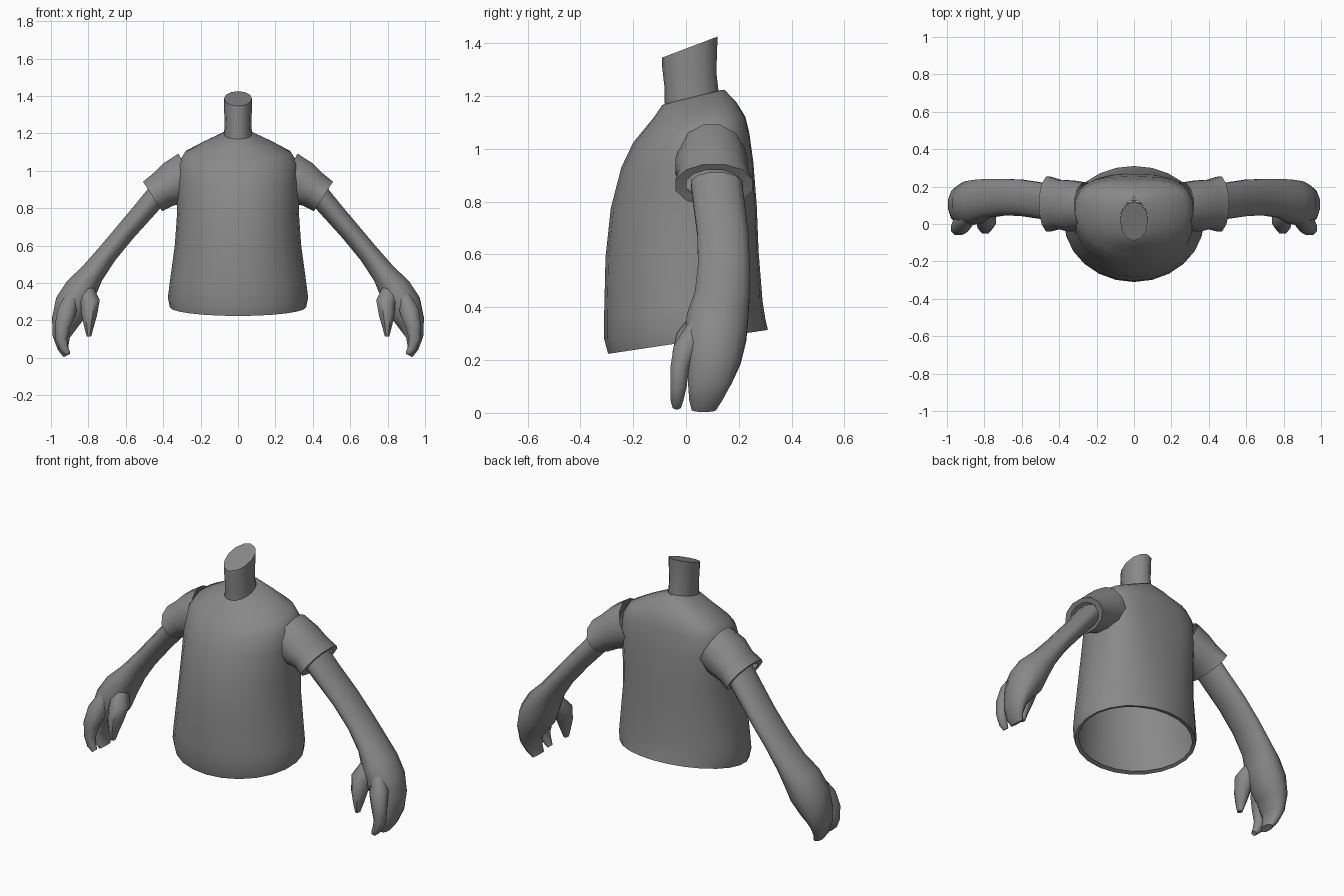
import bpy, bmesh, math
from mathutils import Vector

grey = bpy.data.materials.new("plain grey")
grey.diffuse_color = (0.25, 0.25, 0.25, 1)


def loft(name, rings, cap_start=False, cap_end=False, mirror=False, angle=50):
    """Skin a list of point rings, optionally mirrored across x."""
    bm = bmesh.new()
    loops = [[bm.verts.new(p) for p in ring] for ring in rings]
    n = len(loops[0])
    for a, b in zip(loops, loops[1:]):
        for i in range(n):
            j = (i + 1) % n
            bm.faces.new((a[i], a[j], b[j], b[i]))
    if cap_start:
        bm.faces.new(loops[0])
    if cap_end:
        bm.faces.new(loops[-1])
    bmesh.ops.recalc_face_normals(bm, faces=bm.faces)
    me = bpy.data.meshes.new(name)
    bm.to_mesh(me)
    bm.free()
    me.materials.append(grey)
    ob = bpy.data.objects.new(name, me)
    bpy.context.collection.objects.link(ob)
    bpy.ops.object.select_all(action='DESELECT')
    ob.select_set(True)
    bpy.context.view_layer.objects.active = ob
    bpy.ops.object.shade_smooth_by_angle(angle=math.radians(angle))
    if mirror:
        ob.modifiers.new("mirror", 'MIRROR')
    return ob


def spow(v, e):
    return math.copysign(abs(v) ** e, v)


def level_ring(z, tilt, w, front, back, mid=0.05, sq=1.0, n=24):
    """Near-horizontal ring; sq below 1 squares off the back half."""
    pts = []
    for i in range(n):
        a = 2 * math.pi * i / n
        c, s = math.cos(a), math.sin(a)
        e = sq if s > 0 else 1.0
        y = mid + (back - mid if s > 0 else mid - front) * spow(s, e)
        pts.append((w * spow(c, e), y, z + tilt * y))
    return pts


def limb_rings(path, n=12):
    """Rings across a path in the xz plane: (x, z, half thickness, y min, y max)."""
    rings = []
    for k, (x, z, r, y0, y1) in enumerate(path):
        p, q = path[max(k - 1, 0)], path[min(k + 1, len(path) - 1)]
        t = Vector((q[0] - p[0], q[1] - p[1])).normalized()
        ring = []
        for i in range(n):
            a = 2 * math.pi * (i + 0.5) / n
            d = r * math.cos(a)
            ring.append((x - t.y * d, (y0 + y1) / 2 + (y1 - y0) / 2 * math.sin(a), z + t.x * d))
        rings.append(ring)
    return rings


# shirt body, open at the hem with a narrow folded rim
body = [
    (0.275, 0.15, 0.345, -0.27, 0.285, 0.02, 1.0),
    (0.268, 0.15, 0.365, -0.295, 0.31, 0.02, 1.0),
    (0.32, 0.13, 0.375, -0.31, 0.30, 0.02, 1.0),
    (0.40, 0.08, 0.365, -0.31, 0.29, 0.02, 0.95),
    (0.60, 0.04, 0.338, -0.305, 0.275, 0.02, 0.85),
    (0.78, 0.02, 0.325, -0.285, 0.268, 0.03, 0.75),
    (0.94, 0.04, 0.325, -0.245, 0.255, 0.04, 0.65),
    (1.04, 0.08, 0.318, -0.20, 0.24, 0.05, 0.65),
    (1.09, 0.14, 0.285, -0.165, 0.225, 0.05, 0.7),
    (1.14, 0.20, 0.19, -0.125, 0.19, 0.04, 0.9),
    (1.188, 0.25, 0.085, -0.09, 0.145, 0.02, 1.0),
    (1.19, 0.25, 0.074, -0.08, 0.125, 0.02, 1.0),
]
loft("shirt_body", [level_ring(*b) for b in body])

# neck with a slanted top
neck = [
    (1.17, 0.25, 0.075, -0.08, 0.125, 0.02),
    (1.26, 0.27, 0.072, -0.082, 0.115, 0.02),
    (1.34, 0.35, 0.075, -0.09, 0.118, 0.02),
    (1.38, 0.38, 0.075, -0.09, 0.12, 0.02),
]
loft("neck", [level_ring(*r, n=12) for r in neck], cap_end=True)

# short sleeves, cuff folded in toward the arm
sleeve = [
    (0.26, 0.975, 0.135, -0.03, 0.225),
    (0.34, 0.935, 0.125, -0.045, 0.238),
    (0.40, 0.90, 0.105, -0.03, 0.24),
    (0.457, 0.863, 0.097, -0.045, 0.258),
]
cuff = limb_rings(sleeve)
centre = Vector((0.45, 0.107, 0.868))
cuff.append([centre + (Vector(p) - centre) * 0.72 for p in cuff[-1]])
loft("sleeve", cuff, mirror=True)

# arm running into the palm and the curled main fingers
arm = [
    (0.43, 0.872, 0.062, 0.015, 0.215),
    (0.50, 0.79, 0.059, 0.025, 0.225),
    (0.60, 0.675, 0.056, 0.04, 0.24),
    (0.70, 0.555, 0.057, 0.042, 0.245),
    (0.78, 0.45, 0.067, 0.03, 0.245),
    (0.84, 0.365, 0.09, 0.0, 0.24),
    (0.885, 0.28, 0.10, -0.01, 0.232),
    (0.925, 0.19, 0.076, 0.0, 0.21),
    (0.945, 0.11, 0.047, 0.005, 0.175),
    (0.935, 0.05, 0.03, 0.01, 0.14),
    (0.915, 0.012, 0.02, 0.02, 0.115),
]
loft("arm_and_palm", limb_rings(arm), cap_end=True, mirror=True)

# front finger
finger = [
    (0.885, 0.33, 0.04, 0.0, 0.08),
    (0.915, 0.25, 0.055, -0.05, 0.06),
    (0.938, 0.17, 0.045, -0.062, 0.015),
    (0.945, 0.10, 0.034, -0.062, 0.005),
    (0.93, 0.05, 0.026, -0.06, -0.008),
    (0.91, 0.022, 0.016, -0.052, -0.018),
]
loft("front_finger", limb_rings(finger, 8), cap_end=True, mirror=True)

# thumb
thumb = [
    (0.82, 0.37, 0.05, 0.02, 0.13),
    (0.79, 0.30, 0.056, -0.04, 0.09),
    (0.795, 0.23, 0.045, -0.055, 0.05),
    (0.797, 0.17, 0.029, -0.052, 0.02),
    (0.797, 0.115, 0.013, -0.042, -0.005),
]
loft("thumb", limb_rings(thumb, 8), cap_end=True, mirror=True)
